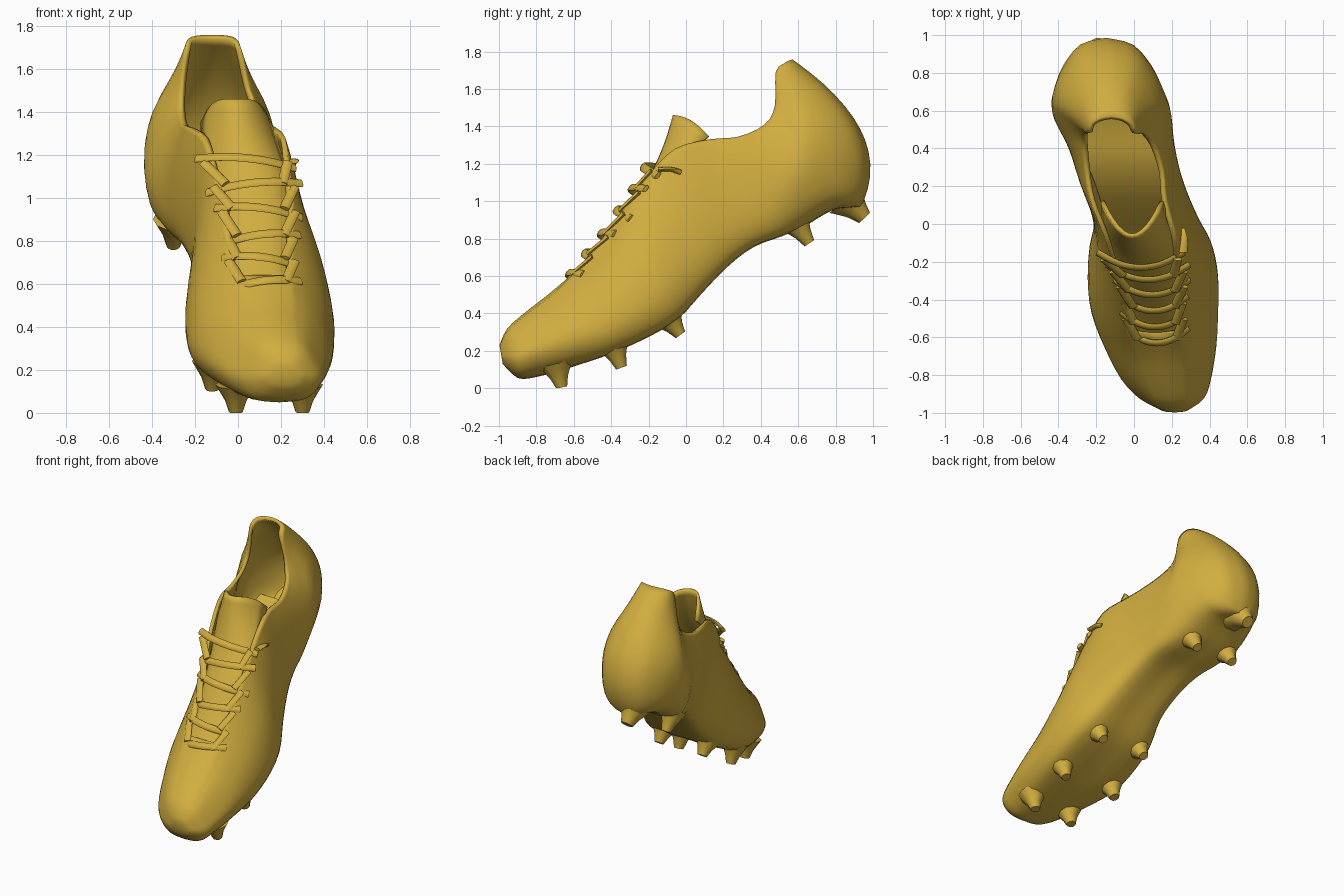
import bpy, bmesh, math
from mathutils import Vector

if "Cube" in bpy.data.objects:
    bpy.data.objects.remove(bpy.data.objects["Cube"])

gold = bpy.data.materials.new("gold")
gold.diffuse_color = (0.64, 0.42, 0.05, 1)
gold.use_nodes = True
gold.node_tree.nodes["Principled BSDF"].inputs["Base Color"].default_value = gold.diffuse_color


def catmull(pts, n):
    """Smooth interpolation through tuples of numbers, n steps per span."""
    out = []
    for i in range(len(pts) - 1):
        p = [pts[max(0, min(len(pts) - 1, i + k))] for k in (-1, 0, 1, 2)]
        for s in range(n):
            t = s / n
            out.append(tuple(0.5 * (2 * b + (c - a) * t + (2 * a - 5 * b + 4 * c - d) * t * t
                                    + (3 * b - a - 3 * c + d) * t ** 3) for a, b, c, d in zip(*p)))
    return out + [tuple(pts[-1])]


def clamp(v):
    return min(1, max(0, v))


def finish(bm, name, angle=40):
    me = bpy.data.meshes.new(name)
    bm.to_mesh(me)
    bm.free()
    ob = bpy.data.objects.new(name, me)
    bpy.context.collection.objects.link(ob)
    me.materials.append(gold)
    bpy.ops.object.select_all(action='DESELECT')
    ob.select_set(True)
    bpy.context.view_layer.objects.active = ob
    bpy.ops.object.shade_smooth_by_angle(angle=math.radians(angle))
    return ob


def thicken(ob, t):
    mod = ob.modifiers.new("thickness", 'SOLIDIFY')
    mod.thickness, mod.offset = t, -1


def grid_faces(bm, rows):
    for a, b in zip(rows, rows[1:]):
        for j in range(len(a) - 1):
            bm.faces.new((a[j], a[j + 1], b[j + 1], b[j]))


# Upper: slanted sections from sole (yB, zB) to top or rim (yT, zT),
# with sole centre x, rim centre x, half width and rim half width
stations = [
    (-.98, .13, -.997, .23, .215, .215, .07, .025),
    (-.90, .055, -.955, .32, .20, .20, .172, .07),
    (-.80, .06, -.86, .405, .17, .17, .237, .09),
    (-.62, .11, -.72, .515, .14, .14, .295, .11),
    (-.42, .18, -.58, .64, .11, .11, .335, .13),
    (-.22, .27, -.45, .80, .10, .10, .345, .14),
    (-.05, .37, -.32, .98, .09, .09, .325, .155),
    (.08, .51, -.20, 1.14, .07, .06, .28, .175),
    (.22, .655, -.06, 1.28, .02, .03, .265, .19),
    (.36, .76, .12, 1.33, -.03, -.03, .27, .20),
    (.52, .82, .28, 1.345, -.085, -.05, .285, .205),
    (.64, .87, .42, 1.41, -.13, -.08, .31, .185),
    (.74, .93, .475, 1.51, -.14, -.105, .31, .155),
    (.81, .96, .48, 1.69, -.145, -.115, .29, .13),
    (.87, .965, .53, 1.74, -.15, -.12, .24, .11),
    (.92, .97, .56, 1.755, -.155, -.12, .145, .06),
    (.935, .97, .57, 1.757, -.16, -.12, 0, 0),
]
STEP, OPEN = 3, 4 * 3          # the lace slot starts at station 4
bm = bmesh.new()
rows, crest, floor = [], [], []
for k, (yb, zb, yt, zt, cb, ct, w, r) in enumerate(catmull(stations, STEP)):
    w, r = max(w, 0), max(r, 0)
    bow = .19 * max(0, (yb - .74) / .195) ** 2        # rounds the heel backwards
    vr = .96 + .04 * clamp((yt + .72) / .14)
    toe, heel, tab = clamp((-.4 - yb) / .4), clamp((yb - .5) / .2), clamp((yb - .72) / .08)
    soft = max(toe, heel)                             # rounder sole edge at toe and heel

    def place(h, v):
        return (cb + (ct - cb) * v + h, yb + (yt - yb) * v + 4 * v * (1 - v) * bow,
                zb + (zt - zb) * v)
    half = catmull([(0, 0), ((.7 - .18 * soft) * w, .015 * soft + .02 * toe),
                    ((.94 - .1 * soft) * w, .12 + .04 * toe), (w, .32 + .06 * soft),
                    (r + (w - r) * (.8 + .08 * heel), .6),
                    (r + (w - r) * (.4 + .06 * heel - .16 * tab), .6 + .6 * (vr - .6) + .03 * toe),
                    (r, vr)], 3)
    rows.append([bm.verts.new(place(-h, v)) for h, v in reversed(half[1:])]
                + [bm.verts.new(place(h, v)) for h, v in half])
    if k <= OPEN:
        crest.append(bm.verts.new(place(0, 1)))
    if 3 * STEP <= k <= 13 * STEP:
        floor.append([place(u * w * .82, .13) for u in (-1, -.5, 0, .5, 1)])
grid_faces(bm, rows)
grid_faces(bm, [[r[-1], c, r[0]] for r, c in zip(rows, crest)])   # closed toe box
bm.faces.new(rows[0] + [crest[0]])                                # toe tip
bmesh.ops.remove_doubles(bm, verts=bm.verts, dist=.0005)
bmesh.ops.recalc_face_normals(bm, faces=bm.faces)
low = min(bm.faces, key=lambda f: f.calc_center_median().z)
if low.normal.z > 0:
    bmesh.ops.reverse_faces(bm, faces=bm.faces)
thicken(finish(bm, "upper_and_sole", 60), .025)

# Insole: sheet inside the shoe
bm = bmesh.new()
grid_faces(bm, [[bm.verts.new(p) for p in row] for row in floor])
finish(bm, "insole")

# Tongue: curved sheet rising through the lace slot (y, z, x, half width, edge y, edge z)
tongue = [
    (-.64, .56, .115, .13, .02, -.02), (-.45, .78, .10, .15, .03, -.05),
    (-.32, .965, .09, .17, .04, -.06), (-.20, 1.13, .06, .185, .07, -.06),
    (-.12, 1.30, .01, .18, .13, -.05), (-.07, 1.46, -.01, .165, .19, -.11),
]
bm = bmesh.new()
rows = []
for y, z, x, hw, dy, dz in catmull(tongue, 3):
    us = [i / 6 - 1 for i in range(13)]
    rows.append([bm.verts.new((x + hw * u, y + dy * u * u, z + dz * u ** 4)) for u in us])
grid_faces(bm, rows)
thicken(finish(bm, "tongue"), .02)


# Laces: flattened cords across the slot
def lace(name, pts):
    bm = bmesh.new()
    path = [Vector(p) for p in catmull(pts, 4)]
    rings = []
    for i, p in enumerate(path):
        t = (path[min(i + 1, len(path) - 1)] - path[max(i - 1, 0)]).normalized()
        a = t.cross(Vector((0, -.75, .65))).normalized()
        b = t.cross(a)
        ring = [bm.verts.new(p + a * .024 * math.cos(q) + b * .012 * math.sin(q))
                for q in (math.tau * j / 8 for j in range(8))]
        rings.append(ring + ring[:1])
    grid_faces(bm, rings)
    bm.faces.new(rings[0][:-1])
    bm.faces.new(rings[-1][:-1])
    bmesh.ops.recalc_face_normals(bm, faces=bm.faces)
    finish(bm, name)


crossings = [(-.63, .615, .12, .17), (-.545, .725, .11, .18), (-.46, .83, .105, .18),
             (-.375, .955, .095, .20), (-.295, 1.07, .075, .22), (-.23, 1.185, .035, .23)]
for i, (y, z, x, hw) in enumerate(crossings):
    s = .022 * (-1) ** i
    lace(f"lace_{i + 1}", [(x + u * hw, y + .08 * u * u, z - .025 * u * u + s * u)
                           for u in (-1, -.5, 0, .5, 1)])
    if i:   # short diagonal runs beside the slot
        py, pz, px, phw = crossings[i - 1]
        for side, e in (("left", -1), ("right", 1)):
            lace(f"lace_link_{side}_{i}", [(px + e * phw * .6, py + .02, pz - .005),
                                           (x + e * hw * .85, y + .045, z - .02)])
lace("lace_end", [(.26, -.15, 1.17), (.26, -.08, 1.17), (.25, -.03, 1.15)])

# Studs: tapered pegs (base y, z, tip y, z, size, x positions)
studs = [(-.69, .11, -.665, .004, 1, (-.01, .30)), (-.385, .22, -.345, .11, 1, (-.12, .30)),
         (-.09, .37, -.03, .285, 1, (-.11, .24)), (.59, .88, .66, .775, 1, (-.30, .0)),
         (.87, 1.0, .955, .91, 1.3, (-.19,))]
for i, (yb, zb, yt, zt, size, xs) in enumerate(studs):
    for side, x in zip(("left", "right"), xs):
        bm = bmesh.new()
        d = Vector((0, yt - yb, zt - zb))
        turn = d.to_track_quat('Z', 'Y')
        rings = []
        for f, rad in ((-.2, .095), (.1, .075), (.5, .05), (1, .032)):
            ring = [bm.verts.new(Vector((x, yb, zb)) + d * f + turn @ Vector(
                (size * rad * math.cos(math.tau * j / 10),
                 size * rad * math.sin(math.tau * j / 10), 0))) for j in range(10)]
            rings.append(ring + ring[:1])
        grid_faces(bm, rings)
        bm.faces.new(rings[0][:-1])
        bm.faces.new(rings[-1][:-1])
        for v in bm.verts:
            v.co.z = max(v.co.z, 0)
        bmesh.ops.recalc_face_normals(bm, faces=bm.faces)
        finish(bm, f"stud_{side}_{i + 1}" if len(xs) > 1 else "stud_heel")
